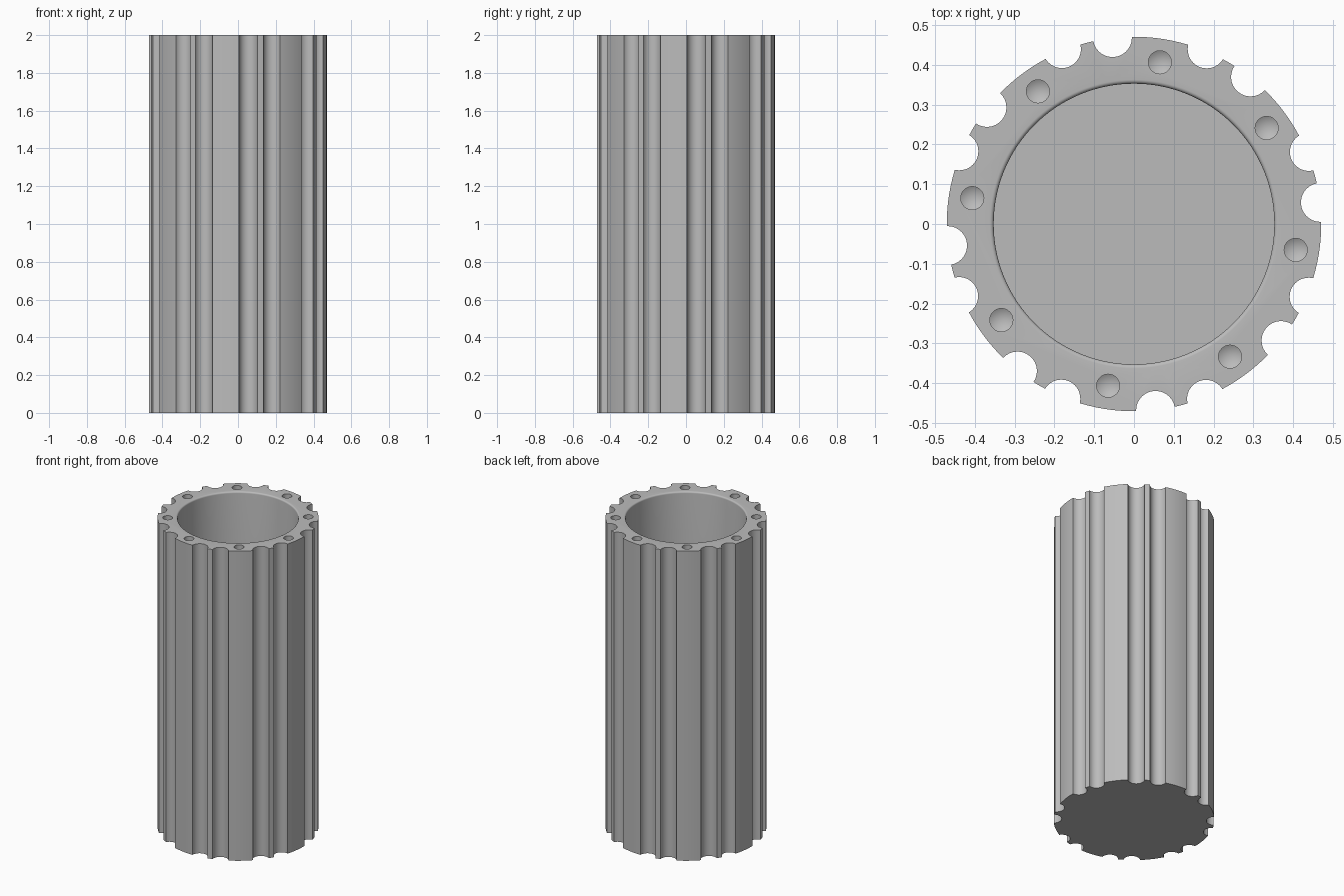
import bpy
import bmesh
from math import sin, cos, acos, atan2, pi, radians

if "Cube" in bpy.data.objects:
    bpy.data.objects.remove(bpy.data.objects["Cube"])

H = 2.0           # height
R = 0.471         # outer radius
BORE = 0.353      # bore radius
FLOOR = 0.12      # floor thickness
FILLET = 0.01     # rounding of the bore mouth
REPEATS = 8
# flutes in one 45 degree sector: (angle, centre radius, flute radius)
FLUTES = [(6.6, 0.472, 0.049), (22.4, 0.476, 0.048)]
HOLE_ANGLE, HOLE_RING, HOLE_R, HOLE_DEPTH = 35.9, 0.412, 0.029, 0.15


def make_object(name, bm):
    bmesh.ops.recalc_face_normals(bm, faces=bm.faces)
    mesh = bpy.data.meshes.new(name)
    bm.to_mesh(mesh)
    bm.free()
    obj = bpy.data.objects.new(name, mesh)
    bpy.context.collection.objects.link(obj)
    return obj


def lathe(name, profile, steps, cx=0.0, cy=0.0):
    """Closed solid turned about a vertical axis; the profile ends lie on it."""
    bm = bmesh.new()
    verts = [bm.verts.new((r, 0, z)) for r, z in profile]
    edges = [bm.edges.new(p) for p in zip(verts, verts[1:])]
    bmesh.ops.spin(bm, geom=verts + edges, cent=(0, 0, 0), axis=(0, 0, 1),
                   angle=2 * pi, steps=steps)
    bmesh.ops.remove_doubles(bm, verts=bm.verts, dist=1e-5)
    bmesh.ops.translate(bm, verts=bm.verts, vec=(cx, cy, 0))
    return make_object(name, bm)


def fluted_outline():
    """Outer circle interrupted by paired round flutes."""
    cuts = []
    for k in range(REPEATS):
        for deg, rc, r in FLUTES:
            a = acos((R * R + rc * rc - r * r) / (2 * R * rc))
            cuts.append((radians(deg + 360 / REPEATS * k), rc, r, a))
    pts = []
    for i, (mid, rc, r, a) in enumerate(cuts):
        # flute arc
        b = atan2(R * sin(a), R * cos(a) - rc)
        n = 14
        for j in range(n + 1):
            t = mid - b - (2 * pi - 2 * b) * j / n
            pts.append((rc * cos(mid) + r * cos(t), rc * sin(mid) + r * sin(t)))
        # land up to the next flute
        nxt, _, _, na = cuts[(i + 1) % len(cuts)]
        if nxt < mid:
            nxt += 2 * pi
        start, end = mid + a, nxt - na
        m = max(2, round((end - start) / radians(2.5)))
        for j in range(1, m):
            t = start + (end - start) * j / m
            pts.append((R * cos(t), R * sin(t)))
    return pts


# Fluted body
bm = bmesh.new()
base = bm.faces.new([bm.verts.new((x, y, 0)) for x, y in fluted_outline()])
top = bmesh.ops.extrude_face_region(bm, geom=[base], use_keep_orig=True)
bmesh.ops.translate(bm, vec=(0, 0, H),
                    verts=[v for v in top["geom"] if isinstance(v, bmesh.types.BMVert)])
body = make_object("fluted_body", bm)

# Bore with rounded mouth
profile = [(0, FLOOR), (BORE, FLOOR)]
for j in range(6):
    t = pi / 2 * j / 5
    profile.append((BORE + FILLET * (1 - cos(t)), H - FILLET + FILLET * sin(t)))
profile += [(BORE + FILLET, H + 0.1), (0, H + 0.1)]
cutters = [lathe("bore_cutter", profile, 128)]

# Drilled holes with conical ends
for k in range(REPEATS):
    t = radians(HOLE_ANGLE + 360 / REPEATS * k)
    drill = [(0, H - HOLE_DEPTH - 0.017), (HOLE_R, H - HOLE_DEPTH),
             (HOLE_R, H + 0.1), (0, H + 0.1)]
    cutters.append(lathe("hole_cutter", drill, 32,
                         HOLE_RING * cos(t), HOLE_RING * sin(t)))

# Cut the body and keep only the finished mesh
for cutter in cutters:
    cutter.hide_render = True
    mod = body.modifiers.new("cut", 'BOOLEAN')
    mod.operation = 'DIFFERENCE'
    mod.solver = 'EXACT'
    mod.object = cutter
bpy.context.view_layer.update()
graph = bpy.context.evaluated_depsgraph_get()
finished = bpy.data.meshes.new_from_object(body.evaluated_get(graph))
body.modifiers.clear()
body.data = finished
for cutter in cutters:
    bpy.data.objects.remove(cutter)

# Colour and shading
grey = bpy.data.materials.new("mid_grey")
grey.diffuse_color = (0.5, 0.5, 0.5, 1)
grey.use_nodes = True
grey.node_tree.nodes["Principled BSDF"].inputs["Base Color"].default_value = grey.diffuse_color
body.data.materials.clear()
body.data.materials.append(grey)
bpy.ops.object.select_all(action='DESELECT')
body.select_set(True)
bpy.context.view_layer.objects.active = body
bpy.ops.object.shade_smooth_by_angle(angle=radians(30))
